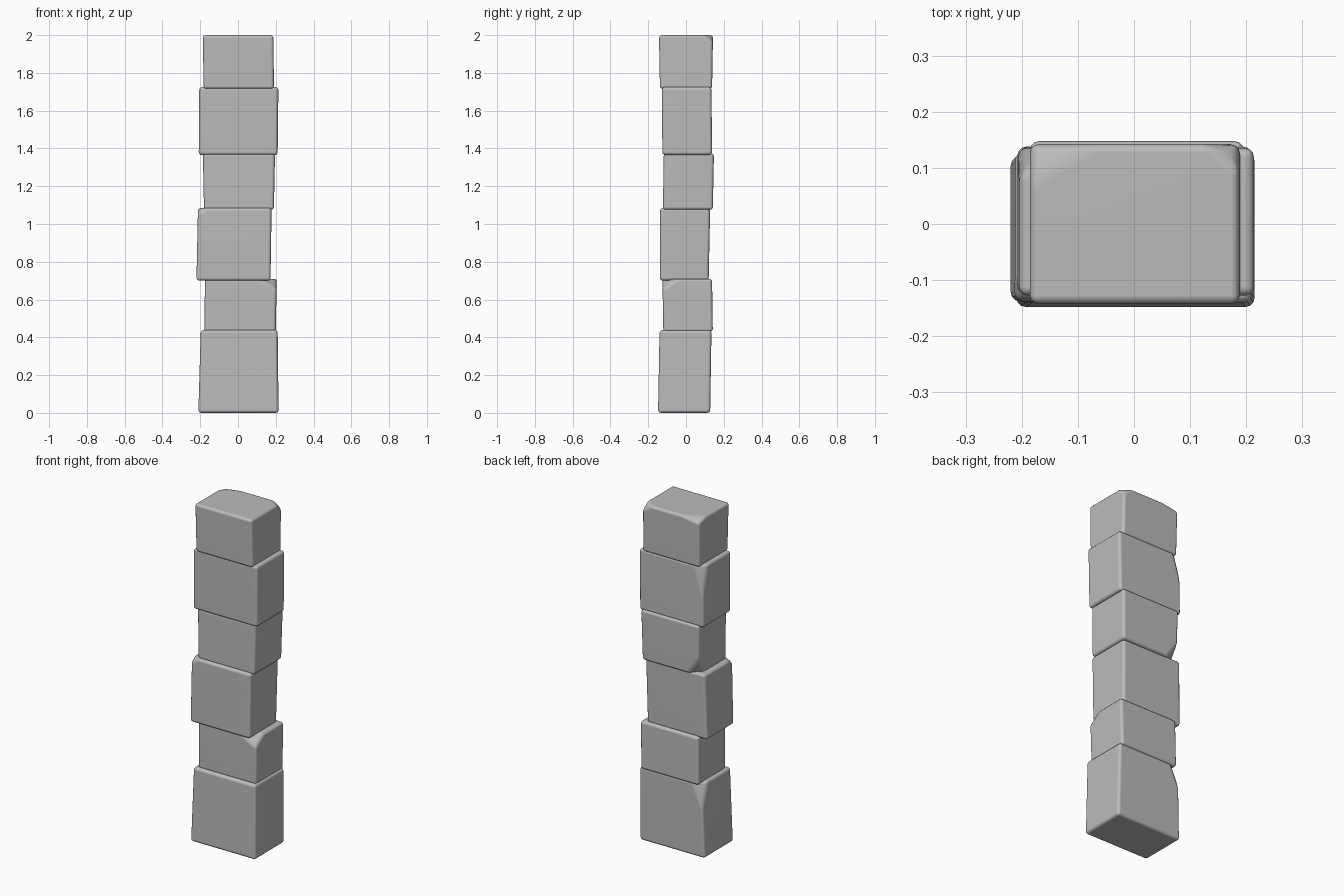
import bpy
import bmesh
from mathutils import Vector

default_cube = bpy.data.objects.get("Cube")
if default_cube:
    bpy.data.objects.remove(default_cube, do_unlink=True)

# One plain stone colour
stone = bpy.data.materials.new("grey_stone")
stone.use_nodes = True
grey = (0.5, 0.5, 0.5, 1.0)
stone.diffuse_color = grey
shader = stone.node_tree.nodes["Principled BSDF"]
shader.inputs["Base Color"].default_value = grey
shader.inputs["Roughness"].default_value = 0.8


def chip(bm, corner, sides, reach):
    """Slice one corner off; reach is how far the cut runs along x, y and z."""
    normal = Vector([s / r for s, r in zip(sides, reach)])
    point = Vector(corner) - Vector((sides[0] * reach[0], 0, 0))
    cut = bmesh.ops.bisect_plane(bm, geom=bm.verts[:] + bm.edges[:] + bm.faces[:],
                                 plane_co=point, plane_no=normal, clear_outer=True)
    edges = [e for e in cut["geom_cut"] if isinstance(e, bmesh.types.BMEdge)]
    bmesh.ops.edgeloop_fill(bm, edges=edges)


def stone_block(name, heights, bottom, top, chips=()):
    """Worn block between two rectangles given as left, right, front, back."""
    bm = bmesh.new()
    bmesh.ops.create_cube(bm, size=2)
    corners = {}
    for v in bm.verts:
        sides = tuple(round(c) for c in v.co)
        rect = top if sides[2] > 0 else bottom
        v.co = (rect[sides[0] > 0], rect[2 + (sides[1] > 0)], heights[sides[2] > 0])
        corners[sides] = v.co.copy()
    for sides, reach in chips:
        chip(bm, corners[sides], sides, reach)
    bmesh.ops.recalc_face_normals(bm, faces=bm.faces[:])

    mesh = bpy.data.meshes.new(name)
    bm.to_mesh(mesh)
    bm.free()
    mesh.materials.append(stone)
    block = bpy.data.objects.new(name, mesh)
    bpy.context.collection.objects.link(block)

    # Rounded, worn edges
    bevel = block.modifiers.new("worn_edges", "BEVEL")
    bevel.width = 0.016
    bevel.segments = 3
    bevel.limit_method = "ANGLE"
    bevel.angle_limit = 0.2
    normals = block.modifiers.new("flat_sides", "WEIGHTED_NORMAL")
    normals.keep_sharp = True
    for face in mesh.polygons:
        face.use_smooth = True
    return block


# Corner directions that are chipped
back_top = (-1, 1, 1)
back_bottom = (-1, 1, -1)
front_top = (1, -1, 1)
left_back_top = (1, 1, 1)
right_front_top = (-1, -1, 1)

# Blocks from the ground up
stone_block("base_block", (0, 0.438),
            (-0.21, 0.215, -0.148, 0.128), (-0.197, 0.21, -0.14, 0.135),
            [(back_top, (0.06, 0.06, 0.14))])
stone_block("second_block", (0.428, 0.71),
            (-0.178, 0.2, -0.12, 0.142), (-0.175, 0.205, -0.125, 0.138),
            [(front_top, (0.1, 0.08, 0.06))])
stone_block("third_block", (0.7, 1.085),
            (-0.22, 0.172, -0.138, 0.12), (-0.212, 0.178, -0.138, 0.128),
            [(right_front_top, (0.05, 0.04, 0.03))])
stone_block("fourth_block", (1.075, 1.375),
            (-0.18, 0.19, -0.122, 0.142), (-0.186, 0.196, -0.118, 0.148),
            [(back_bottom, (0.07, 0.06, 0.1))])
stone_block("fifth_block", (1.365, 1.725),
            (-0.208, 0.21, -0.125, 0.138), (-0.205, 0.214, -0.128, 0.135),
            [(back_top, (0.05, 0.05, 0.16))])
stone_block("top_block", (1.715, 2),
            (-0.182, 0.19, -0.138, 0.138), (-0.186, 0.188, -0.143, 0.143),
            [(back_top, (0.12, 0.07, 0.02)),
             (left_back_top, (0.06, 0.05, 0.04))])
